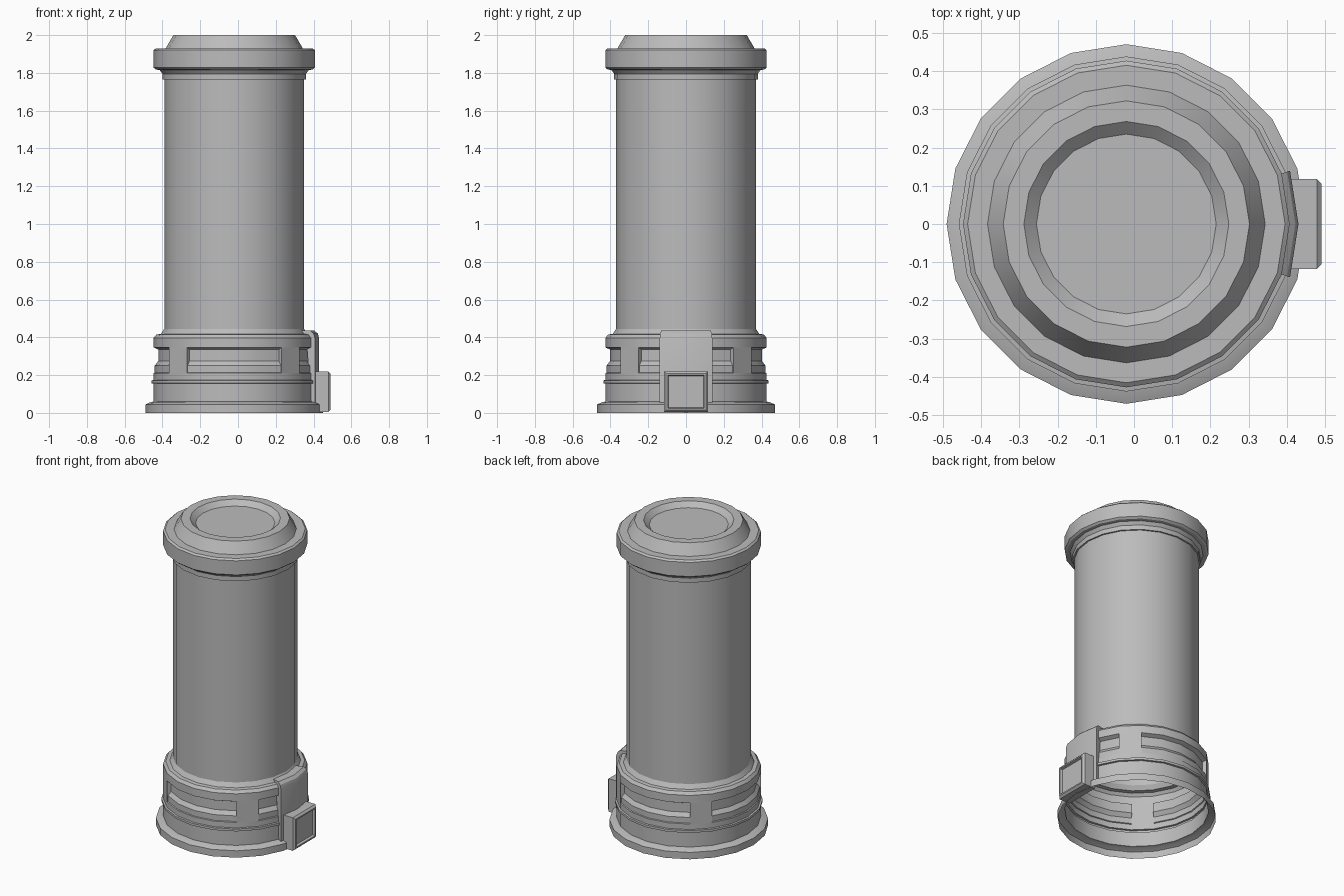
import bpy
import bmesh
from math import cos, sin, radians
from mathutils import Vector

if "Cube" in bpy.data.objects:
    bpy.data.objects.remove(bpy.data.objects["Cube"], do_unlink=True)

AXIS_X = -0.02      # the canister axis sits left of centre because of the latch
SIDES = 20
STEP = 360 / SIDES

metal = bpy.data.materials.new("grey metal")
metal.use_nodes = True
metal.diffuse_color = (0.5, 0.5, 0.5, 1)
metal.node_tree.nodes["Principled BSDF"].inputs["Base Color"].default_value = (0.5, 0.5, 0.5, 1)


def finish(bm, name):
    bmesh.ops.recalc_face_normals(bm, faces=bm.faces)
    mesh = bpy.data.meshes.new(name)
    bm.to_mesh(mesh)
    bm.free()
    mesh.materials.append(metal)
    obj = bpy.data.objects.new(name, mesh)
    bpy.context.collection.objects.link(obj)
    bpy.ops.object.select_all(action='DESELECT')
    obj.select_set(True)
    bpy.context.view_layer.objects.active = obj
    bpy.ops.object.shade_smooth_by_angle(angle=radians(30))
    return obj


def point(angle, r, z):
    a = radians(angle)
    return Vector((AXIS_X + r * cos(a), r * sin(a), z))


def sweep(bm, profile, first=0, last=SIDES):
    """Turn a (radius, height) profile through a range of segments."""
    cols = [[bm.verts.new(point(i * STEP, r, z)) for r, z in profile]
            for i in range(first, last + 1)]
    for a, b in zip(cols, cols[1:]):
        for k in range(len(profile) - 1):
            bm.faces.new((a[k], b[k], b[k + 1], a[k + 1]))
    return cols


def lathe(name, profile, cap=False):
    bm = bmesh.new()
    cols = sweep(bm, profile)
    if cap:
        bm.faces.new([c[-1] for c in cols[:-1]])
    bmesh.ops.remove_doubles(bm, verts=bm.verts, dist=0.0001)
    return finish(bm, name)


# Flared foot with its thin ring
lathe("base_skirt", [(0.47, 0), (0.47, 0.045), (0.443, 0.057), (0.427, 0.06),
                     (0.427, 0.155), (0.438, 0.157), (0.438, 0.172),
                     (0.427, 0.174), (0.427, 0.21)])

# Collar: recessed grooves over four segments, one solid segment at each diagonal
groove = [(0.427, 0.21), (0.421, 0.213), (0.421, 0.25), (0.402, 0.275),
          (0.402, 0.335), (0.427, 0.347)]
bm = bmesh.new()
for corner in range(2, SIDES, 5):
    post = sweep(bm, [(0.427, 0.21), (0.427, 0.347)], corner, corner + 1)
    slot = sweep(bm, groove, corner + 1, corner + 5)
    for end in (slot[0], slot[-1]):
        bm.faces.new(end)
bmesh.ops.remove_doubles(bm, verts=bm.verts, dist=0.0001)
finish(bm, "grooved_collar")

# Shoulder and main tube
lathe("collar_shoulder", [(0.427, 0.347), (0.427, 0.397), (0.412, 0.415),
                          (0.388, 0.418), (0.37, 0.445)])
lathe("main_tube", [(0.37, 0.445), (0.37, 1.765)])

# Lid with a bevelled rim, raised cone and dished top
lathe("lid", [(0.37, 1.765), (0.38, 1.765), (0.38, 1.795), (0.395, 1.815),
              (0.415, 1.818), (0.427, 1.828), (0.427, 1.92), (0.415, 1.93),
              (0.363, 1.93), (0.322, 2.0), (0.268, 2.0), (0.235, 1.97)], cap=True)

# Curved latch plate wrapped over the collar
bm = bmesh.new()
plate = sweep(bm, [(0.43, 0.05), (0.45, 0.05), (0.45, 0.395), (0.442, 0.42),
                   (0.425, 0.435), (0.375, 0.435), (0.375, 0.42), (0.4, 0.4)], -1, 1)
for end in (plate[0], plate[-1]):
    bm.faces.new(end)
finish(bm, "latch_plate")

# Latch box with bevelled outer edges and a sunken panel
bm = bmesh.new()
bmesh.ops.create_cube(bm, size=1)
for v in bm.verts:
    v.co = Vector((0.445 + v.co.x * 0.09, v.co.y * 0.234, 0.112 + v.co.z * 0.216))
outer = [e for e in bm.edges if all(v.co.x > 0.48 for v in e.verts)]
bmesh.ops.bevel(bm, geom=outer, offset=0.012, segments=1, affect='EDGES')
bm.normal_update()
front = max(bm.faces, key=lambda f: f.calc_center_median().x)
bmesh.ops.inset_region(bm, faces=[front], thickness=0.012)
bmesh.ops.inset_region(bm, faces=[front], thickness=0.006, depth=-0.015)
finish(bm, "latch_box")
